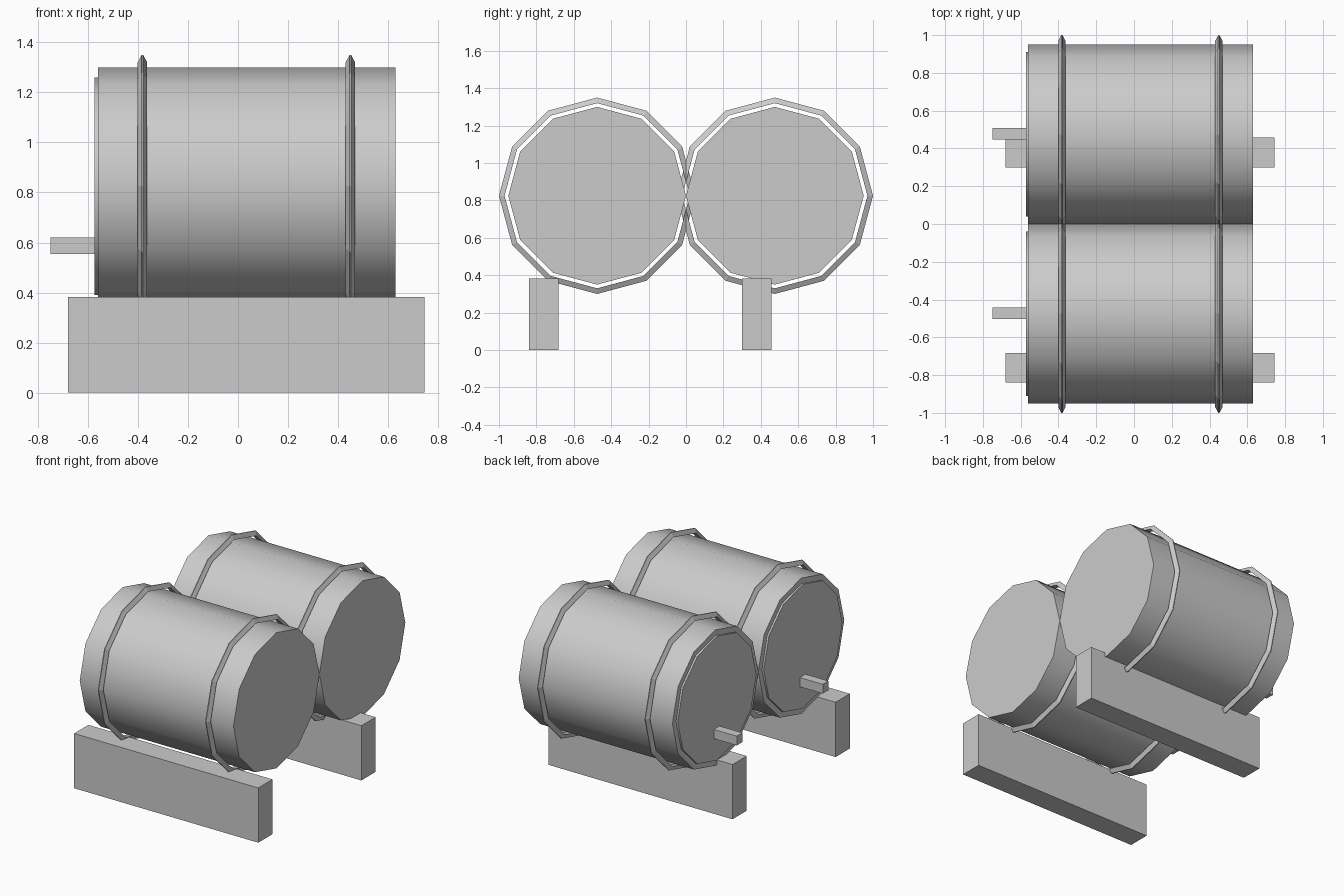
import bpy, bmesh, math

if "Cube" in bpy.data.objects:
    bpy.data.objects.remove(bpy.data.objects["Cube"])

SIDES = 12
AXIS_Z = 0.825

grey = bpy.data.materials.new("plain_grey")
grey.diffuse_color = (0.6, 0.6, 0.6, 1)
grey.use_nodes = True
grey.node_tree.nodes["Principled BSDF"].inputs["Base Color"].default_value = grey.diffuse_color


def finish(name, bm, smooth=False):
    bmesh.ops.recalc_face_normals(bm, faces=bm.faces)
    me = bpy.data.meshes.new(name)
    bm.to_mesh(me)
    bm.free()
    me.materials.append(grey)
    ob = bpy.data.objects.new(name, me)
    bpy.context.collection.objects.link(ob)
    if smooth:
        bpy.ops.object.select_all(action='DESELECT')
        ob.select_set(True)
        bpy.context.view_layer.objects.active = ob
        bpy.ops.object.shade_smooth_by_angle(angle=math.radians(35))
    return ob


def lathe(name, profile, y, closed=False, smooth=False):
    """Turn (x, radius) points round a horizontal axis at the given y."""
    bm = bmesh.new()
    rings = []
    for x, r in profile:
        angles = [2 * math.pi * i / SIDES for i in range(SIDES)]
        rings.append([bm.verts.new((x, y + r * math.cos(a), AXIS_Z + r * math.sin(a)))
                      for a in angles])
    pairs = list(zip(rings, rings[1:]))
    if closed:
        pairs.append((rings[-1], rings[0]))
    else:
        bm.faces.new(rings[0])
        bm.faces.new(rings[-1])
    for a, b in pairs:
        for i in range(SIDES):
            j = (i + 1) % SIDES
            bm.faces.new((a[i], a[j], b[j], b[i]))
    return finish(name, bm, smooth)


def box(name, lo, hi):
    bm = bmesh.new()
    bmesh.ops.create_cube(bm, size=1)
    for v in bm.verts:
        v.co = [(l + h) / 2 + c * (h - l) for l, h, c in zip(lo, hi, v.co)]
    return finish(name, bm)


for side, y, block_y in (("front", -0.475, -0.84), ("back", 0.475, 0.30)):
    # Barrel with a shallow raised lid on its left end
    lathe(side + "_barrel", [(-0.56, 0.475), (0.63, 0.475)], y, smooth=True)
    lathe(side + "_barrel_lid", [(-0.573, 0.435), (-0.55, 0.435)], y, smooth=True)
    # Ridged hoops standing clear of the barrel
    for label, x in (("left", -0.382), ("right", 0.449)):
        lathe(f"{side}_{label}_hoop",
              [(x - 0.019, 0.495), (x - 0.003, 0.525), (x + 0.003, 0.525), (x + 0.019, 0.495)],
              y, closed=True)
    # Square tap on the lid
    box(side + "_tap", (-0.75, y - 0.028, 0.555), (-0.565, y + 0.034, 0.62))
    # Long support block
    box(side + "_support_block", (-0.68, block_y, 0), (0.745, block_y + 0.157, 0.383))
